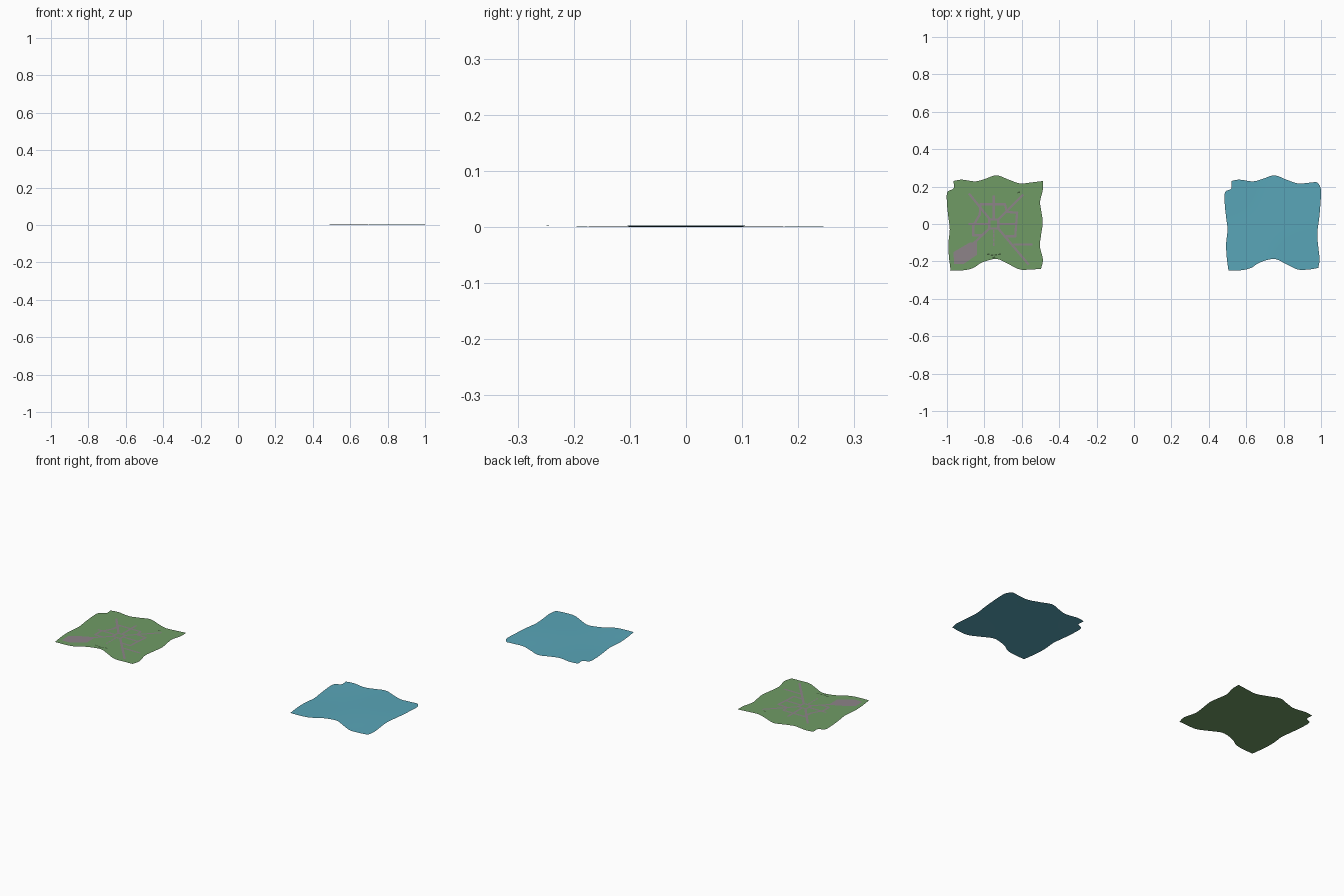
import bpy, bmesh, math
from mathutils import Vector

if "Cube" in bpy.data.objects:
    bpy.data.objects.remove(bpy.data.objects["Cube"])


def material(name, rgb):
    m = bpy.data.materials.new(name)
    m.diffuse_color = (*rgb, 1)
    m.use_nodes = True
    m.node_tree.nodes["Principled BSDF"].inputs["Base Color"].default_value = m.diffuse_color
    return m


GREEN = material("grass", (0.16, 0.33, 0.13))
BLUE = material("water_blue", (0.10, 0.38, 0.48))
GREY = material("road_grey", (0.27, 0.23, 0.25))
DARK = material("dark_green", (0.05, 0.10, 0.04))


def finish(name, bm, mat):
    me = bpy.data.meshes.new(name)
    bm.to_mesh(me)
    bm.free()
    me.materials.append(mat)
    ob = bpy.data.objects.new(name, me)
    bpy.context.collection.objects.link(ob)
    return ob


def curve(pts, t):
    """Smooth curve through the points, t from 0 to 1."""
    p = [Vector(q) for q in pts]
    p = [2 * p[0] - p[1]] + p + [2 * p[-1] - p[-2]]
    s = t * (len(pts) - 1)
    i = min(int(s), len(pts) - 2)
    f = s - i
    a, b, c, d = p[i:i + 4]
    return 0.5 * (2 * b + (c - a) * f + (2 * a - 5 * b + 4 * c - d) * f ** 2
                  + (3 * b - a - 3 * c + d) * f ** 3)


def sheet(name, top, bottom, left, right, height, mat, n=48):
    """Patch filled between four wavy edges."""
    bm = bmesh.new()
    c00, c10, c01, c11 = (Vector(q) for q in (bottom[0], bottom[-1], top[0], top[-1]))
    grid = []
    for j in range(n + 1):
        v, row = j / n, []
        for i in range(n + 1):
            u = i / n
            p = ((1 - v) * curve(bottom, u) + v * curve(top, u)
                 + (1 - u) * curve(left, v) + u * curve(right, v)
                 - ((1 - u) * (1 - v) * c00 + u * (1 - v) * c10
                    + (1 - u) * v * c01 + u * v * c11))
            row.append(bm.verts.new((p.x, p.y, height(p.x, p.y))))
        grid.append(row)
    for j in range(n):
        for i in range(n):
            f = bm.faces.new((grid[j][i], grid[j][i + 1], grid[j + 1][i + 1], grid[j + 1][i]))
            f.smooth = True
    return finish(name, bm, mat)


# Shared wavy outline, left and right edges run bottom to top
top = [(-.965, .23), (-.92, .237), (-.85, .228), (-.80, .24), (-.735, .26),
       (-.67, .237), (-.61, .217), (-.55, .222), (-.487, .23)]
bottom = [(-.98, -.25), (-.91, -.247), (-.86, -.235), (-.81, -.205), (-.735, -.187),
          (-.67, -.215), (-.61, -.243), (-.55, -.243), (-.497, -.24)]
left = [(-.98, -.25), (-.99, -.17), (-.992, -.10), (-.985, -.03), (-.993, .04),
        (-1.0, .11), (-.998, .17), (-.965, .19), (-.965, .23)]
right = [(-.497, -.24), (-.487, -.19), (-.503, -.12), (-.497, -.06), (-.488, .01),
         (-.496, .07), (-.502, .12), (-.488, .18), (-.487, .23)]
sheet("land", top, bottom, left, right, lambda x, y: .0105, GREEN)

# Water sheet: same top and bottom waves, both sides repeat the left wave
S = 1.485
shift = lambda pts, d: [(x + d, y) for x, y in pts]
w_right = [(.985, -.235), (.992, -.19), (.985, -.12), (.98, -.05), (.99, .03),
           (.997, .11), (1.0, .18), (.99, .21), (.975, .225)]
w_left = shift(left, S)
w_left[0], w_left[-1] = (.505, -.25), (.52, .23)
w_top, w_bottom = shift(top, S), shift(bottom, S)
w_top[0], w_top[-1] = w_left[-1], w_right[-1]
w_bottom[0], w_bottom[-1] = w_left[0], w_right[0]
w_top[-2] = (.93, .22)
sheet("water", w_top, w_bottom, w_left, w_right,
      lambda x, y: .0015 + .0015 * math.sin(9 * x) * math.cos(9 * y), BLUE)


# Roads: flat ribbons just above the land
def ribbon(bm, pts, width, z=.0112):
    for a, b in zip(pts, pts[1:]):
        a, b = Vector(a), Vector(b)
        d = (b - a).normalized() * width / 2
        s = Vector((-d.y, d.x))
        a, b = a - d * .6, b + d * .6
        bm.faces.new([bm.verts.new((q.x, q.y, z)) for q in (a - s, b - s, b + s, a + s)])


CX, CY = -.75, .0
bm = bmesh.new()
# central square
q = .024
ribbon(bm, [(CX - q, -q), (CX + q, -q), (CX + q, q), (CX - q, q), (CX - q, -q)], .012)
# ring road
ribbon(bm, [(-.86, -.06), (-.86, -.01), (-.825, .05), (-.82, .105), (-.69, .105),
            (-.68, .065), (-.625, .06), (-.635, -.065), (-.68, -.065)], .012)
ribbon(bm, [(-.86, -.06), (-.81, -.06)], .012)
# spokes and side roads
for pts in ([(-.775, .03), (-.88, .16)], [(-.725, .025), (-.595, .155)],
            [(-.775, -.025), (-.88, -.125)], [(-.725, -.025), (-.565, -.215)],
            [(-.75, .03), (-.75, .15)], [(-.775, 0), (-.88, 0)],
            [(-.725, 0), (-.63, 0)], [(-.64, -.11), (-.545, -.11)]):
    ribbon(bm, pts, .012)
# dashed path to the front
for k in range(4):
    ribbon(bm, [(CX, -.035 - .022 * k), (CX, -.048 - .022 * k)], .009)
finish("roads", bm, GREY)

# Paved field at the front left corner
bm = bmesh.new()
bm.faces.new([bm.verts.new((x, y, .0112)) for x, y in
              ((-.962, -.215), (-.91, -.213), (-.84, -.165), (-.84, -.095), (-.88, -.10), (-.965, -.15))])
finish("paved_field", bm, GREY)

# Small dark shrubs near the front notch and the back
bm = bmesh.new()
for x, y in ((-.78, -.163), (-.76, -.168), (-.74, -.166), (-.72, -.163), (-.75, -.18), (-.617, .168)):
    ribbon(bm, [(x - .004, y), (x + .006, y + .002)], .007, .0118)
finish("shrubs", bm, DARK)
